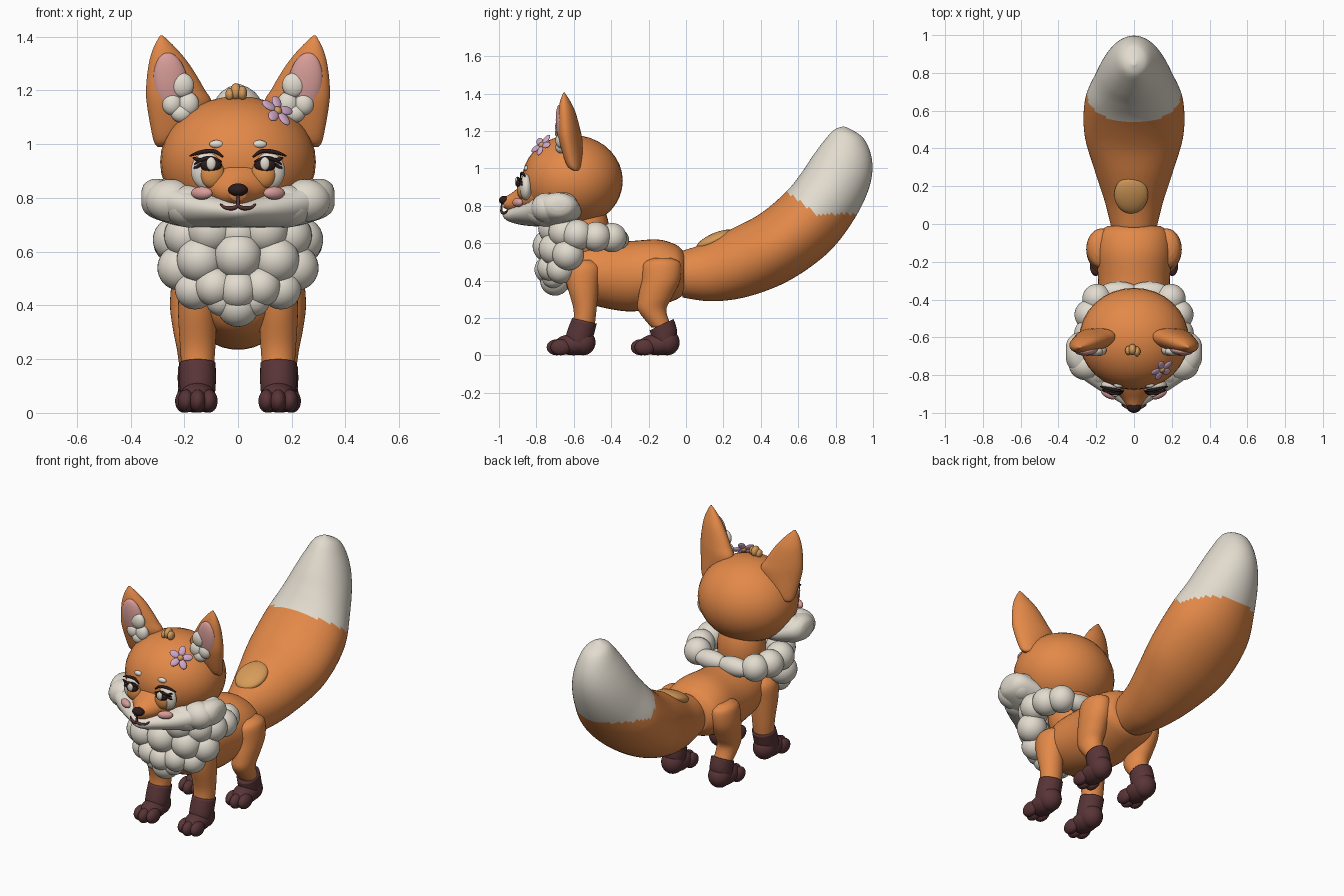
import bpy, bmesh, math
from mathutils import Vector, Matrix, Euler

default_cube = bpy.data.objects.get("Cube")
if default_cube:
    bpy.data.objects.remove(default_cube, do_unlink=True)


def material(name, *rgb):
    mat = bpy.data.materials.new(name)
    mat.use_nodes = True
    color = (*rgb, 1)
    mat.diffuse_color = color
    shader = next(n for n in mat.node_tree.nodes if n.type == "BSDF_PRINCIPLED")
    shader.inputs["Base Color"].default_value = color
    shader.inputs["Roughness"].default_value = 0.8
    return mat


ORANGE = material("fur orange", .77, .25, .065)
CREAM = material("fur cream", .76, .71, .62)
MAROON = material("sock maroon", .1, .035, .038)
PINK = material("soft pink", .69, .34, .32)
OCHRE = material("ochre", .68, .33, .1)
AMBER = material("eye amber", .74, .28, .07)
LILAC = material("petal lilac", .64, .4, .59)
DARK = material("dark brown", .025, .012, .012)

X, Y, Z = Vector((1, 0, 0)), Vector((0, 1, 0)), Vector((0, 0, 1))


def finish(name, bm, mat, mirror):
    """Turn a bmesh into a smooth object, optionally mirrored across x."""
    bmesh.ops.recalc_face_normals(bm, faces=bm.faces[:])
    for face in bm.faces:
        face.smooth = True
    mesh = bpy.data.meshes.new(name)
    bm.to_mesh(mesh)
    bm.free()
    mesh.materials.append(mat)
    obj = bpy.data.objects.new(name, mesh)
    bpy.context.collection.objects.link(obj)
    if mirror:
        mod = obj.modifiers.new("mirror", "MIRROR")
        mod.use_mirror_merge = False
    return obj


def balls(name, mat, items, mirror=False):
    """Ellipsoids given as (centre, radius or radii, optional rotation)."""
    bm = bmesh.new()
    for centre, size, *turn in items:
        radii = size if isinstance(size, tuple) else (size,) * 3
        rot = turn[0] if turn else Matrix.Identity(3)
        matrix = Matrix.Translation(centre) @ rot.to_4x4() @ Matrix.Diagonal((*radii, 1))
        bmesh.ops.create_uvsphere(bm, u_segments=32, v_segments=18, radius=1, matrix=matrix)
    return finish(name, bm, mat, mirror)


def smooth_path(rows, steps):
    """Catmull-Rom interpolation of rows of any width."""
    rows = [Vector(r) for r in rows]
    ends = [rows[0], *rows, rows[-1]]
    out = []
    for a, b, c, d in zip(ends, ends[1:], ends[2:], ends[3:]):
        for i in range(steps):
            t = i / steps
            out.append(b + (c - a) * (t / 2) + (a * 2 - b * 5 + c * 4 - d) * (t * t / 2)
                       + (b * 3 - a - c * 3 + d) * (t ** 3 / 2))
    return out + [rows[-1]]


def loft(name, mat, rows, side, mirror=False, steps=5, sides=40):
    """Skin elliptical rings; each row is one diameter's ends plus half width."""
    bm = bmesh.new()
    rings = []
    for row in smooth_path([(*a, *b, w) for a, b, w in rows], steps):
        a, b, w = Vector(row[:3]), Vector(row[3:6]), max(row[6], .002)
        angles = [math.tau * i / sides for i in range(sides)]
        rings.append([bm.verts.new((a + b) / 2 + (a - b) / 2 * math.cos(t) + side * w * math.sin(t))
                      for t in angles])
    for low, high in zip(rings, rings[1:]):
        for i in range(sides):
            j = (i + 1) % sides
            bm.faces.new((low[i], low[j], high[j], high[i]))
    bm.faces.new(rings[0])
    bm.faces.new(rings[-1])
    return finish(name, bm, mat, mirror)


def limb(name, mat, rows, tilt=0):
    """Mirrored leg section rows: height, centre y, half depth, centre x, half width."""
    loft(name, mat, [((x, y - d, z - tilt), (x, y + d, z + tilt), w) for z, y, d, x, w in rows], X, True)


def strokes(name, mat, radius, paths):
    """Tapered rounded lines, drawn on both sides."""
    curve = bpy.data.curves.new(name, "CURVE")
    curve.dimensions = "3D"
    curve.bevel_depth = radius
    curve.bevel_resolution = 2
    curve.use_fill_caps = True
    curve.materials.append(mat)
    for sign in (1, -1):
        for path in paths:
            points = smooth_path(path, 6)
            spline = curve.splines.new("POLY")
            spline.points.add(len(points) - 1)
            for i, (point, p) in enumerate(zip(spline.points, points)):
                point.co = (p.x * sign, p.y, p.z, 1)
                point.radius = .35 + .65 * math.sin(math.pi * i / (len(points) - 1))
    bpy.context.collection.objects.link(bpy.data.objects.new(name, curve))


# Body and neck
body_rows = [(-.66, .5, .42, .04), (-.61, .57, .32, .13), (-.5, .61, .27, .18), (-.3, .612, .235, .19),
             (-.15, .62, .265, .2), (-.05, .59, .3, .185), (-.01, .55, .33, .14)]
loft("body", ORANGE, [((0, y, t), (0, y, b), w) for y, t, b, w in body_rows], X)
balls("neck", ORANGE, [((0, -.54, .66), (.14, .13, .2))])

# Tail with a pointed cream tip
tail_rows = [(-.02, .56, -.02, .31, .12), (.1, .6, .14, .29, .155), (.25, .68, .33, .315, .21),
             (.4, .76, .55, .4, .262), (.54, .88, .76, .55, .26), (.62, .98, .9, .73, .21),
             (.68, 1.07, .98, .9, .165), (.74, 1.15, .995, 1.04, .118), (.79, 1.205, .95, 1.16, .07),
             (.84, 1.225, .86, 1.22, .01)]
tail = loft("tail", ORANGE, [((0, a, b), (0, c, d), w) for a, b, c, d, w in tail_rows], X, steps=10, sides=72)
tail.data.materials.append(CREAM)
for face in tail.data.polygons:
    y, z = face.center.y, face.center.z
    face.material_index = int(z > .755 + .75 * max(0, .7 - y))
balls("tail_spot", OCHRE, [((-.015, .155, .618), (.09, .108, .036), Euler((.42, 0, 0)).to_matrix())])

# Legs and socks
limb("front_leg", ORANGE, [(.51, -.55, .05, .14, .04), (.47, -.553, .092, .145, .07), (.38, -.552, .085, .15, .073),
                           (.25, -.54, .062, .15, .066), (.17, -.545, .058, .15, .06)])
limb("front_sock", MAROON, [(.185, -.543, .066, .15, .067), (.1, -.57, .07, .15, .067), (.05, -.58, .06, .15, .06)],
     -.015)
limb("hind_leg", ORANGE, [(.52, -.125, .05, .17, .045), (.49, -.128, .1, .172, .072), (.4, -.135, .103, .175, .078),
                          (.31, -.165, .09, .172, .07), (.24, -.18, .075, .166, .062), (.15, -.13, .055, .16, .055)])
limb("hind_sock", MAROON, [(.165, -.13, .064, .16, .064), (.11, -.115, .066, .16, .064), (.07, -.11, .06, .16, .06)],
     .03)

# Paws with a heel and three toes
for name, y, x in (("front_paw", -.6, .15), ("hind_paw", -.15, .16)):
    parts = [((x, y, .058), (.066, .105, .057)), ((x, y + .05, .07), (.065, .066, .069))]
    for k in (-1, 0, 1):
        parts.append(((x + k * .043, y - .09 + .02 * abs(k), .044), (.031, .055, .043)))
    balls(name, MAROON, parts, True)

# Chest fluff and collar
balls("chest_fluff_side", CREAM, [
    ((.1, -.7, .68), .09), ((.19, -.65, .66), .085), ((.235, -.58, .645), .082), ((.235, -.48, .635), .08),
    ((.14, -.7, .57), .088), ((.215, -.63, .54), .085), ((.085, -.72, .47), .075), ((.16, -.67, .46), .075),
    ((.06, -.71, .42), .06), ((.195, -.395, .63), .078), ((.08, -.36, .62), (.11, .055, .055))], True)
balls("chest_fluff_centre", CREAM, [
    ((0, -.7, .67), .085), ((0, -.73, .585), .09), ((0, -.735, .46), .075), ((0, -.7, .4), .08)])

# Head, snout bridge and cheek ruff
balls("head", ORANGE, [((0, -.608, .934), (.29, .27, .245))])
bridge_rows = [(-.74, .99, .78, .2), (-.86, .925, .77, .12), (-.93, .87, .77, .06), (-.975, .845, .79, .03)]
loft("snout_bridge", ORANGE, [((0, y, t), (0, y, b), w) for y, t, b, w in bridge_rows], X)
half = [(.36, -.72, -.64, .8, .025), (.345, -.755, -.605, .8, .056), (.3, -.8, -.575, .795, .076),
        (.2, -.87, -.56, .77, .078), (.1, -.93, -.57, .757, .068)]
ruff_rows = half + [(0, -.98, -.58, .75, .06)] + [(-x, *rest) for x, *rest in reversed(half)]
loft("cheek_ruff", CREAM, [((x, f, z), (x, b, z), w) for x, f, b, z, w in ruff_rows], Z)
balls("cheek_puff", CREAM, [((.265, -.655, .793), (.088, .08, .079)), ((.25, -.745, .79), (.095, .083, .08)),
                            ((.18, -.76, .77), (.1, .1, .08))], True)
balls("nose", DARK, [((0, -.97, .83), (.037, .03, .024))])
balls("blush", PINK, [((.135, -.9, .818), (.044, .022, .024), Euler((0, 0, .5)).to_matrix())], True)
strokes("mouth", MAROON, .008, [[(0, -.985, .815), (0, -.987, .775), (.02, -.98, .762), (.05, -.965, .765),
                                 (.065, -.955, .778)]])

# Eyes, brows and lashes
balls("eye_white", CREAM, [((.115, -.855, .9), (.06, .035, .07))], True)
balls("iris", AMBER, [((.096, -.874, .89), (.046, .03, .054))], True)
balls("pupil", DARK, [((.1, -.887, .922), (.04, .024, .028))], True)
balls("eye_glint", CREAM, [((.1, -.905, .928), (.018, .01, .024))], True)
balls("pale_brow", CREAM, [((.08, -.853, 1.0), (.027, .014, .015))], True)
strokes("brow", DARK, .008, [[(.055, -.885, .952), (.09, -.88, .974), (.14, -.87, .97), (.18, -.86, .956)]])
strokes("lashes", DARK, .007, [[(.06, -.895, .935), (.1, -.9, .95), (.14, -.89, .94), (.162, -.875, .925)],
                               [(.13, -.89, .943), (.15, -.885, .943), (.168, -.88, .95)],
                               [(.135, -.89, .93), (.15, -.88, .917), (.165, -.875, .912)]])

# Ears with pink lining and tufts
ear_rows = [(.99, .24, .3, -.59, .015), (1.02, .18, .316, -.6, .04), (1.14, .1, .338, -.62, .058),
            (1.21, .128, .342, -.63, .056), (1.3, .183, .332, -.64, .044), (1.36, .233, .314, -.648, .026),
            (1.405, .28, .29, -.652, .004)]
loft("ear", ORANGE, [((a, y + (b - a) / 9, z), (b, y - (b - a) / 15, z), w) for z, a, b, y, w in ear_rows], Y, True)
balls("ear_lining", PINK, [((.25, -.664, 1.222), (.065, .03, .12), Euler((.1, .14, -.05)).to_matrix())], True)
balls("ear_tuft", CREAM, [((.208, -.675, 1.22), (.044, .025, .046)), ((.245, -.668, 1.15), (.038, .03, .042)),
                          ((.185, -.668, 1.15), (.04, .03, .045)), ((.21, -.668, 1.115), (.04, .03, .035))], True)

# Crown tuft and flower
balls("crown_tuft", OCHRE, [((-.008, -.665, 1.195), (.021, .03, .032)), ((.016, -.675, 1.19), (.018, .026, .027)),
                            ((-.03, -.67, 1.185), (.017, .024, .024))])
centre = Vector((.148, -.772, 1.125))
tilt = Vector((.5, -.6, .55)).to_track_quat("Z", "Y").to_matrix()
petals = []
for i in range(5):
    turn = tilt @ Matrix.Rotation(math.tau * i / 5, 3, "Z")
    petals.append((centre + turn @ Vector((.04, 0, 0)), (.029, .02, .009), turn))
balls("flower_petals", LILAC, petals)
balls("flower_centre", OCHRE, [(centre, (.017, .017, .014), tilt)])
